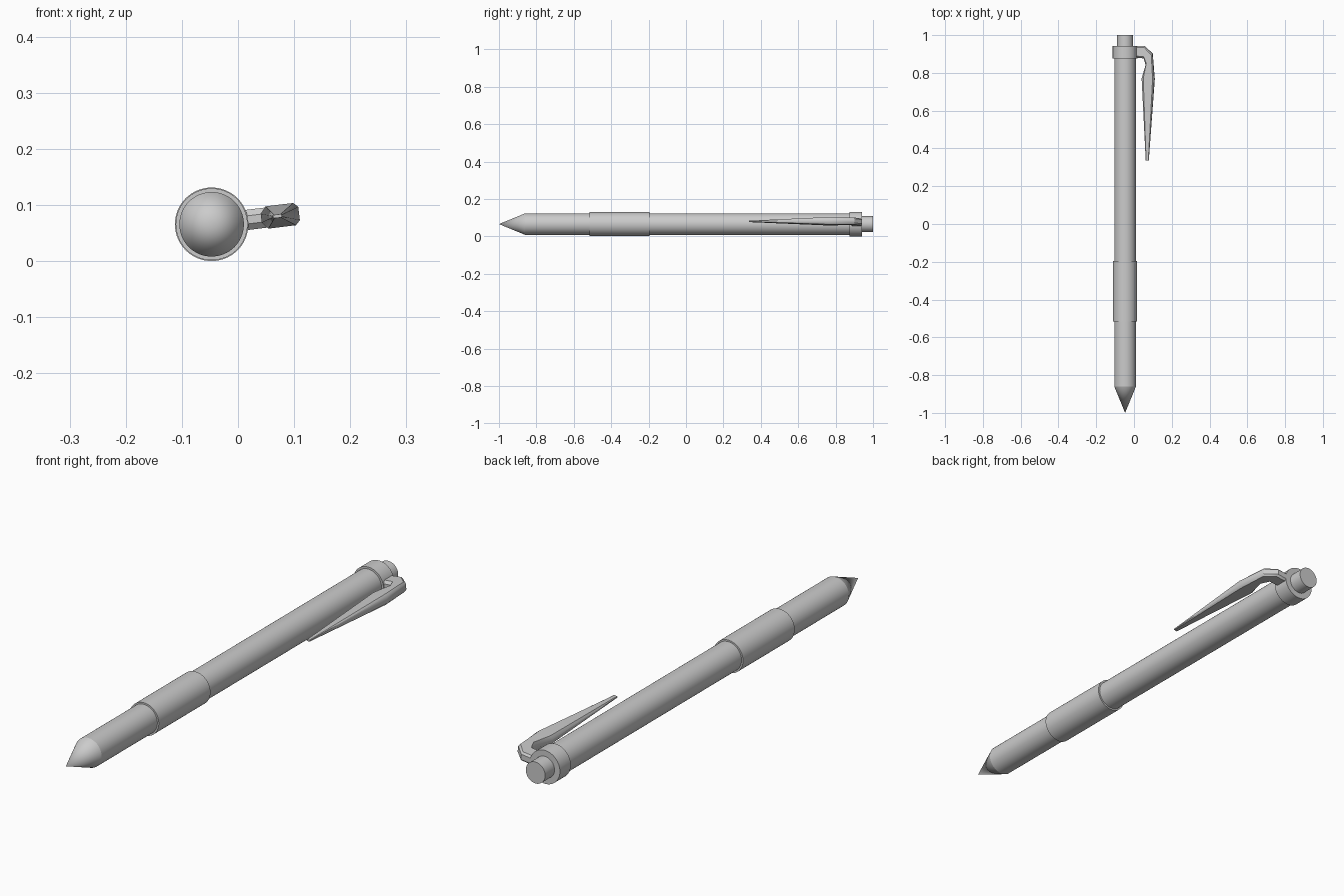
import bpy, bmesh, math
from mathutils import Matrix

if "Cube" in bpy.data.objects:
    bpy.data.objects.remove(bpy.data.objects["Cube"])

CX, CZ = -0.047, 0.0655   # pen axis
SIDES = 64


def finish(name, bm, angle=35):
    bmesh.ops.recalc_face_normals(bm, faces=bm.faces)
    me = bpy.data.meshes.new(name)
    bm.to_mesh(me)
    bm.free()
    ob = bpy.data.objects.new(name, me)
    bpy.context.collection.objects.link(ob)
    bpy.ops.object.select_all(action='DESELECT')
    ob.select_set(True)
    bpy.context.view_layer.objects.active = ob
    bpy.ops.object.shade_smooth_by_angle(angle=math.radians(angle))
    return ob


def barrel_part(name, y0, y1, r0, r1):
    """Capped cylinder or cone along the pen axis from y0 to y1."""
    bm = bmesh.new()
    place = Matrix.Translation((CX, (y0 + y1) / 2, CZ)) @ Matrix.Rotation(-math.pi / 2, 4, 'X')
    bmesh.ops.create_cone(bm, cap_ends=True, segments=SIDES, radius1=r0, radius2=r1,
                          depth=y1 - y0, matrix=place)
    return finish(name, bm)


# Pen barrel, tip, grip, collar and push button
barrel_part("tip", -1.0, -0.86, 0.0, 0.0575)
barrel_part("barrel", -0.86, 0.94, 0.0575, 0.0575)
barrel_part("grip", -0.515, -0.195, 0.064, 0.064)
barrel_part("collar", 0.875, 0.942, 0.0655, 0.0655)
barrel_part("push_button", 0.93, 1.0, 0.042, 0.042)

# Clip: chamfered sections (inner point, outer point, half thickness),
# lofted from the collar to the tip, tilted around the pen axis
sections = [
    ((0.050, 0.880), (0.050, 0.942), 0.018),
    ((0.100, 0.877), (0.104, 0.942), 0.018),
    ((0.110, 0.842), (0.146, 0.902), 0.019),
    ((0.089, 0.770), (0.157, 0.768), 0.020),
    ((0.110, 0.336), (0.126, 0.336), 0.003),
]
outline = [(0, -0.4), (0.15, -1), (0.88, -1), (1, -0.6),
           (1, 0.6), (0.88, 1), (0.15, 1), (0, 0.4)]
bm = bmesh.new()
rings = []
for (ui, yi), (uo, yo), half in sections:
    rings.append([bm.verts.new((ui + (uo - ui) * t, yi + (yo - yi) * t, half * v))
                  for t, v in outline])
n = len(outline)
for a, b in zip(rings, rings[1:]):
    for i in range(n):
        j = (i + 1) % n
        bm.faces.new((a[i], a[j], b[j], b[i]))
bm.faces.new(rings[0])
bm.faces.new(rings[-1])
bm.transform(Matrix.Translation((CX, 0, CZ)) @ Matrix.Rotation(math.radians(-7), 4, 'Y'))
finish("clip", bm, 40)
